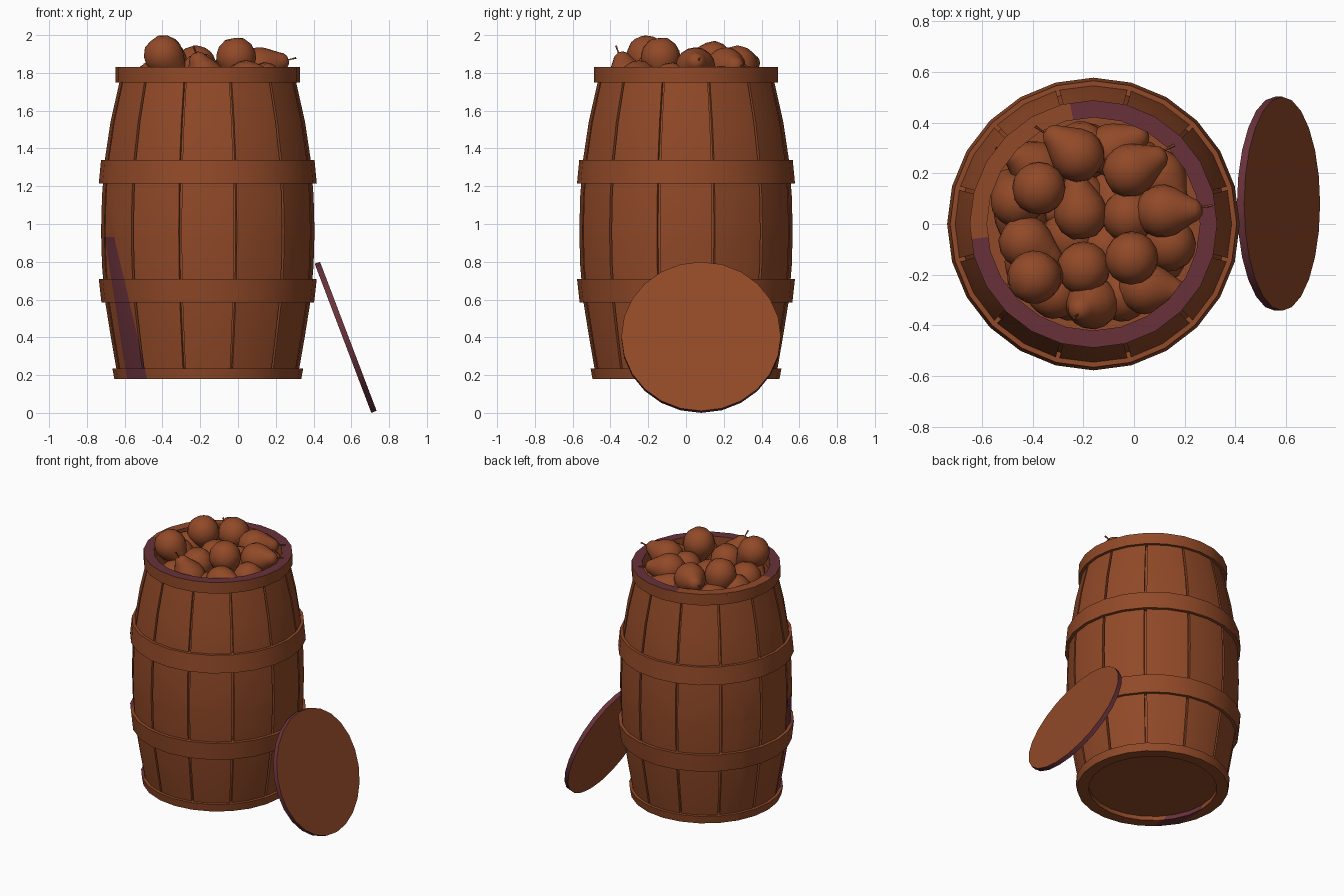
import bpy, bmesh, math, random
from mathutils import Vector, Matrix

if "Cube" in bpy.data.objects:
    bpy.data.objects.remove(bpy.data.objects["Cube"])

random.seed(4)
CX = -0.16          # barrel axis
SEG = 24


def material(name, col):
    m = bpy.data.materials.new(name)
    m.diffuse_color = (*col, 1)
    m.use_nodes = True
    m.node_tree.nodes["Principled BSDF"].inputs["Base Color"].default_value = m.diffuse_color
    return m


BROWN = material("warm_brown", (0.284, 0.067, 0.021))
PURPLE = material("plum_stain", (0.138, 0.031, 0.043))


def finish(name, bm, smooth=35):
    bmesh.ops.remove_doubles(bm, verts=bm.verts, dist=0.0001)
    bmesh.ops.recalc_face_normals(bm, faces=bm.faces)
    me = bpy.data.meshes.new(name)
    bm.to_mesh(me)
    bm.free()
    me.materials.append(BROWN)
    me.materials.append(PURPLE)
    ob = bpy.data.objects.new(name, me)
    bpy.context.collection.objects.link(ob)
    if smooth:
        bpy.ops.object.select_all(action='DESELECT')
        ob.select_set(True)
        bpy.context.view_layer.objects.active = ob
        bpy.ops.object.shade_smooth_by_angle(angle=math.radians(smooth))
    return ob


def revolve(bm, profile, closed=True, seg=SEG, mat=Matrix()):
    rings = []
    for i in range(seg):
        a = 2 * math.pi * i / seg
        rings.append([bm.verts.new(mat @ Vector((r * math.cos(a), r * math.sin(a), z)))
                      for r, z in profile])
    n = len(profile)
    for i in range(seg):
        p, q = rings[i], rings[(i + 1) % seg]
        for j in range(n if closed else n - 1):
            k = (j + 1) % n
            bm.faces.new((p[j], q[j], q[k], p[k]))


def cut(bm, co, no):
    bmesh.ops.bisect_plane(bm, geom=bm.verts[:] + bm.edges[:] + bm.faces[:],
                           plane_co=co, plane_no=no)


# Slanted stain on the lower front left, bounded by two lines in x and z
LEFT = ((-0.685, 0.80), (-0.588, 0.18))
RIGHT = ((-0.655, 0.93), (-0.485, 0.20))


def stain(bm):
    def side(line, c):
        (x0, z0), (x1, z1) = line
        return c.x - (x0 + (x1 - x0) * (c.z - z0) / (z1 - z0))
    for (x0, z0), (x1, z1) in (LEFT, RIGHT):
        cut(bm, (x0, 0, z0), Vector((z0 - z1, 0, x1 - x0)).normalized())
    cut(bm, (0, 0, 0.93), (0, 0, 1))
    for f in bm.faces:
        c = f.calc_center_median()
        if c.y < 0 and c.z < 0.93 and side(LEFT, c) > 0 and side(RIGHT, c) < 0:
            f.material_index = 1


AXIS = Matrix.Translation((CX, 0, 0))
BULGE = [(0.473, 0.185), (0.487, 0.25), (0.513, 0.40), (0.545, 0.60), (0.56, 0.78),
         (0.565, 0.96), (0.56, 1.15), (0.545, 1.34), (0.515, 1.54), (0.468, 1.75),
         (0.452, 1.825)]

# Staves: twelve separate curved boards with narrow gaps
bm = bmesh.new()
for k in range(12):
    rows = []
    for deg in (15.8, 30, 44.2):
        a = math.radians(deg + 30 * k)
        loop = BULGE + [(r - 0.03, z) for r, z in reversed(BULGE)]
        rows.append([bm.verts.new((CX + r * math.cos(a), r * math.sin(a), z)) for r, z in loop])
    n = len(rows[0])
    for p, q in zip(rows, rows[1:]):
        for j in range(n):
            bm.faces.new((p[j], q[j], q[(j + 1) % n], p[(j + 1) % n]))
    for row in (rows[0], rows[2]):
        for j in range(n // 2 - 1):
            bm.faces.new((row[j], row[j + 1], row[n - 2 - j], row[n - 1 - j]))
stain(bm)
finish("staves", bm)

# Core behind the stave gaps, with recessed bottom
bm = bmesh.new()
core = [(0, 0.21), (0.425, 0.21), (0.425, 0.19)]
core += [(r - 0.022, z) for r, z in BULGE[1:-1]]
core += [(0.425, 1.82), (0.425, 0.25), (0, 0.25)]
revolve(bm, core, closed=False, mat=AXIS)
finish("barrel_core", bm)

# Hoops: (inner, lower radius, upper radius, bottom z, top z)
for name, ri, r0, r1, z0, z1 in (("bottom_hoop", 0.42, 0.495, 0.505, 0.18, 0.235),
                                 ("lower_hoop", 0.52, 0.563, 0.577, 0.585, 0.71),
                                 ("upper_hoop", 0.52, 0.577, 0.565, 1.215, 1.34)):
    bm = bmesh.new()
    revolve(bm, [(ri, z0), (r0, z0), (r1, z1), (ri, z1)], mat=AXIS)
    stain(bm)
    finish(name, bm)

# Top rim, its upper face mostly plum
bm = bmesh.new()
revolve(bm, [(0.42, 1.75), (0.488, 1.75), (0.488, 1.83), (0.42, 1.83)], mat=AXIS)
for deg in (101, 187):
    a = math.radians(deg)
    cut(bm, (CX, 0, 0), (-math.sin(a), math.cos(a), 0))
bm.normal_update()
for f in bm.faces:
    c = f.calc_center_median()
    ang = math.degrees(math.atan2(c.y, c.x - CX)) % 360
    if c.z > 1.829 and not 101 < ang < 187:
        f.material_index = 1
finish("top_rim", bm)

# Lid leaning on the right side, plum edge
bm = bmesh.new()
bmesh.ops.create_cone(bm, cap_ends=True, segments=SEG, radius1=0.422, radius2=0.422, depth=0.03)
for f in bm.faces:
    if len(f.verts) == 4:
        f.material_index = 1
bm.transform(Matrix.Translation((0.57, 0.08, 0.40)) @ Matrix.Rotation(math.radians(69.2), 4, 'Y'))
finish("lid", bm, 30)

# Pears: body centre and direction of the neck
PEAR = [(0, -0.1), (0.05, -0.093), (0.086, -0.06), (0.103, -0.02), (0.105, 0.015),
        (0.092, 0.055), (0.068, 0.095), (0.05, 0.125), (0.04, 0.145), (0.022, 0.16), (0, 0.163)]
STEM = [(0.004, 0.155), (0.004, 0.18), (0.006, 0.205), (0, 0.205)]


def pear(i, pos, direction):
    bm = bmesh.new()
    rot = Vector(direction).to_track_quat('Z', 'Y').to_matrix().to_4x4()
    m = Matrix.Translation(pos) @ rot
    revolve(bm, PEAR, False, 16, m)
    revolve(bm, STEM, False, 6, m @ Matrix.Shear('XY', 4, (0.08, 0.0)))
    finish(f"pear_{i:02d}", bm, 60)


pears = [
    ((-0.22, 0.27, 1.84), (-0.75, 0.6, 0.1)), ((-0.375, 0.14, 1.865), (0, 0.35, -0.9)),
    ((-0.395, -0.21, 1.895), (0.65, 0.1, -0.75)), ((-0.01, -0.135, 1.885), (0.1, 0.1, -1)),
    ((-0.20, -0.175, 1.80), (0.1, 0.1, -1)), ((-0.165, -0.31, 1.76), (-0.35, -0.2, 0.8)),
    ((0.11, 0.05, 1.83), (1, 0.03, 0.25)), ((-0.02, 0.21, 1.83), (0.9, 0.42, 0.05)),
    ((-0.21, 0.04, 1.77), (-0.15, 1, 0.1)), ((-0.43, -0.07, 1.77), (0.8, -0.5, 0)),
    ((-0.46, 0.09, 1.75), (-0.3, 0.6, -0.6)), ((0.04, -0.25, 1.76), (0.9, -0.1, 0.1)),
    ((0.14, -0.08, 1.75), (-0.2, -0.5, -0.8)), ((0.10, 0.19, 1.73), (0.4, -0.6, 0.2)),
    ((-0.02, 0.03, 1.78), (-0.2, 0.3, -0.9)), ((-0.09, 0.29, 1.74), (0.8, 0.4, 0.2)),
    ((-0.21, 0.30, 1.73), (0.5, 0.1, -0.7)), ((-0.38, 0.22, 1.72), (-0.5, 0.3, 0.3)),
    ((-0.31, -0.27, 1.72), (-0.7, 0.2, -0.3)), ((-0.05, -0.28, 1.70), (0.8, 0.1, 0.1)),
]
# Hidden lower layer fills the gaps
for count, rad in ((9, 0.29), (4, 0.11)):
    for k in range(count):
        a = 2 * math.pi * (k + 0.3) / count
        pears.append(((CX + rad * math.cos(a), rad * math.sin(a), 1.61 + random.uniform(-0.02, 0.02)),
                      (-math.sin(a), math.cos(a), random.uniform(-0.3, 0.3))))
for i, (pos, d) in enumerate(pears):
    pear(i + 1, pos, d)
